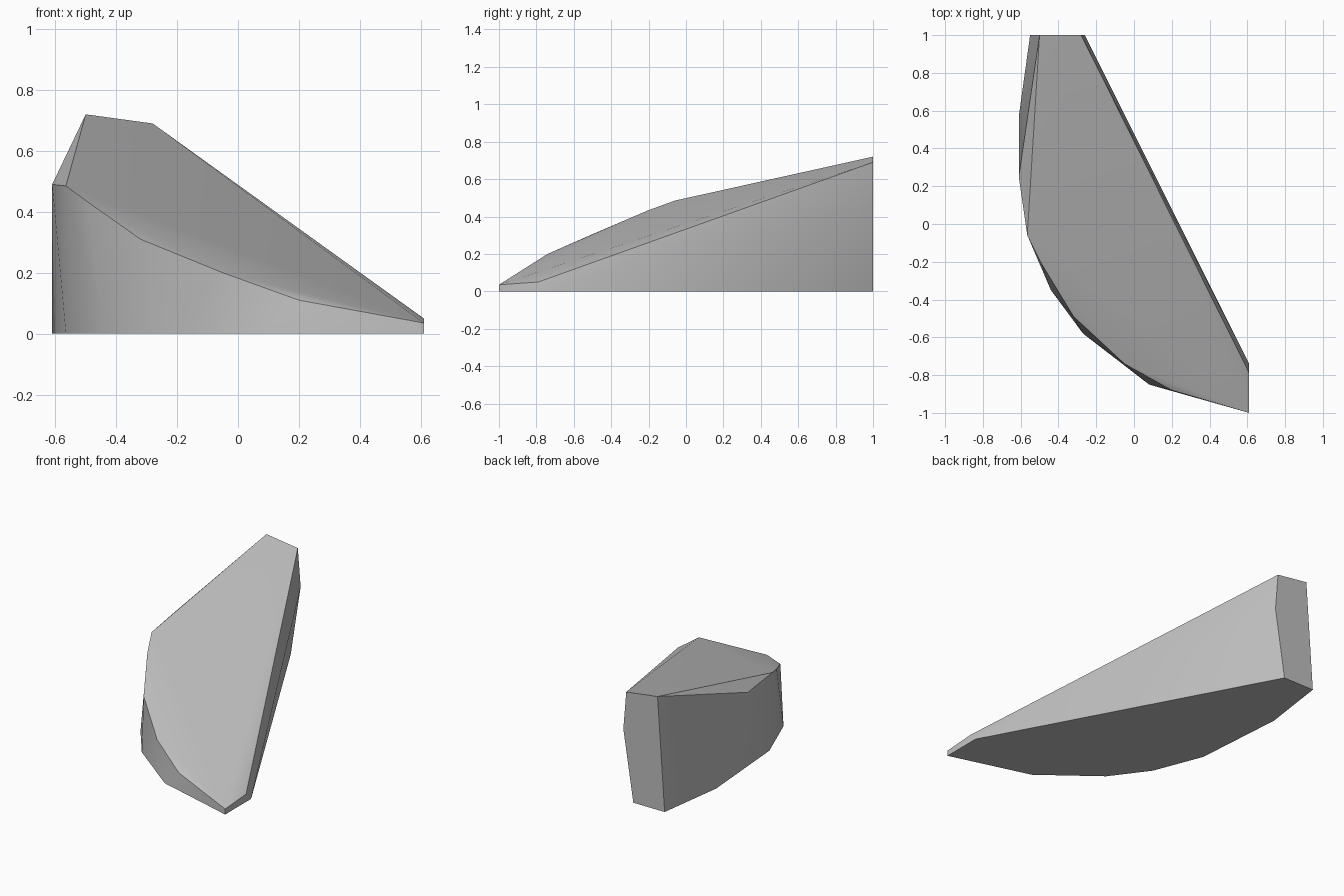
import bpy, bmesh, math

cube = bpy.data.objects.get("Cube")
if cube:
    bpy.data.objects.remove(cube, do_unlink=True)

# Stone colour
stone = bpy.data.materials.new("stone_grey")
stone.use_nodes = True
grey = (0.52, 0.52, 0.52, 1)
stone.diffuse_color = grey
stone.node_tree.nodes["Principled BSDF"].inputs["Base Color"].default_value = grey

# Ground outline, curved on one side and straight on the other
base = [(-0.33, 1), (-0.55, 1), (-0.61, 0.57), (-0.565, -0.03), (-0.44, -0.35),
        (-0.27, -0.58), (0.08, -0.85), (0.61, -1), (0.61, -0.74)]

# Upper rim, rising towards the back
rim = [(-0.28, 1, 0.69), (-0.5, 1, 0.72), (-0.61, 0.25, 0.49), (-0.575, 0.03, 0.49),
       (-0.565, -0.06, 0.485), (-0.49, -0.21, 0.43), (-0.32, -0.49, 0.31),
       (-0.05, -0.74, 0.2), (0.2, -0.88, 0.11), (0.61, -1, 0.035), (0.61, -0.79, 0.05)]

# Bulge on the straight side at the back
bulge = [(-0.26, 1, 0.45)]

# Wrap the outlines into one solid wedge
bm = bmesh.new()
for p in [(x, y, 0) for x, y in base] + rim + bulge:
    bm.verts.new(p)
hull = bmesh.ops.convex_hull(bm, input=bm.verts[:])
loose = {v for v in hull["geom_interior"] + hull["geom_unused"]
         if isinstance(v, bmesh.types.BMVert)}
bmesh.ops.delete(bm, geom=list(loose), context="VERTS")
bmesh.ops.dissolve_limit(bm, angle_limit=math.radians(1), verts=bm.verts[:], edges=bm.edges[:])
bmesh.ops.recalc_face_normals(bm, faces=bm.faces[:])

mesh = bpy.data.meshes.new("rock_wedge")
bm.to_mesh(mesh)
bm.free()
mesh.materials.append(stone)
rock = bpy.data.objects.new("rock_wedge", mesh)
bpy.context.collection.objects.link(rock)

# Soft shading with crisp outer edges
bpy.ops.object.select_all(action="DESELECT")
rock.select_set(True)
bpy.context.view_layer.objects.active = rock
bpy.ops.object.shade_smooth_by_angle(angle=math.radians(30))
